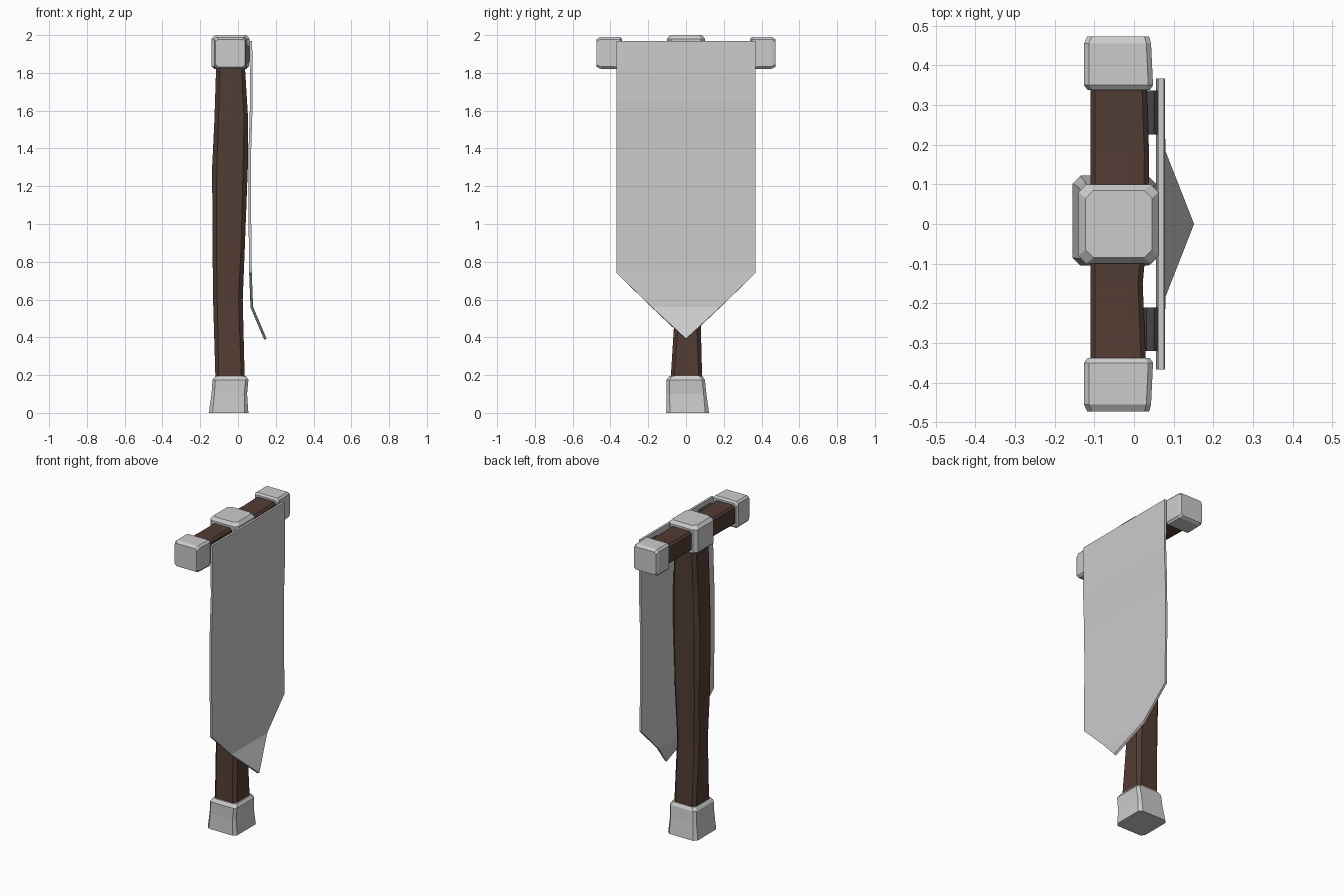
import bpy, bmesh


def paint(obj, name, color):
    mat = bpy.data.materials.get(name) or bpy.data.materials.new(name)
    mat.diffuse_color = (*color, 1)
    obj.data.materials.append(mat)


def finish(bm, name):
    bmesh.ops.recalc_face_normals(bm, faces=bm.faces)
    mesh = bpy.data.meshes.new(name)
    bm.to_mesh(mesh)
    bm.free()
    obj = bpy.data.objects.new(name, mesh)
    bpy.context.collection.objects.link(obj)
    return obj


def loft(name, sections, axis="Z"):
    """Chamfered rectangles (t, x0, x1, v0, v1, chamfer) joined along Z or Y."""
    bm = bmesh.new()
    rings = []
    for t, a, b, c, d, k in sections:
        pts = [(a + k, c), (b - k, c), (b, c + k), (b, d - k),
               (b - k, d), (a + k, d), (a, d - k), (a, c + k)]
        rings.append([bm.verts.new((u, v, t) if axis == "Z" else (u, t, v)) for u, v in pts])
    for r, s in zip(rings, rings[1:]):
        for i in range(8):
            j = (i + 1) % 8
            bm.faces.new((r[i], r[j], s[j], s[i]))
    bm.faces.new(rings[0])
    bm.faces.new(rings[-1])
    return finish(bm, name)


WOOD = (0.085, 0.045, 0.034)
IRON = (0.06, 0.06, 0.07)

# Uneven hewn post
post = loft("post", [
    (0.10, -0.12, 0.035, -0.08, 0.085, 0.018),
    (0.20, -0.12, 0.035, -0.08, 0.085, 0.018),
    (0.60, -0.132, 0.025, -0.055, 0.075, 0.022),
    (0.90, -0.135, 0.037, -0.07, 0.08, 0.02),
    (1.30, -0.137, 0.052, -0.08, 0.08, 0.025),
    (1.55, -0.125, 0.054, -0.085, 0.075, 0.022),
    (1.86, -0.115, 0.035, -0.08, 0.08, 0.018)])
paint(post, "wood", WOOD)

# Crossbar
bar = loft("crossbar", [
    (-0.40, -0.11, 0.032, 1.84, 1.97, 0.012),
    (-0.25, -0.11, 0.026, 1.845, 1.965, 0.012),
    (-0.15, -0.11, 0.022, 1.845, 1.965, 0.012),
    (0.00, -0.11, 0.036, 1.84, 1.97, 0.012),
    (0.18, -0.11, 0.038, 1.845, 1.965, 0.012),
    (0.40, -0.11, 0.03, 1.84, 1.97, 0.012)], "Y")
paint(bar, "wood", WOOD)

# Flared stone foot
loft("foot", [
    (0.00, -0.155, 0.055, -0.105, 0.122, 0.02),
    (0.10, -0.14, 0.048, -0.102, 0.108, 0.015),
    (0.175, -0.135, 0.055, -0.103, 0.1, 0.015),
    (0.195, -0.12, 0.042, -0.088, 0.088, 0.015)])

# Centre collar over the joint
loft("centre_cap", [
    (1.82, -0.125, 0.045, -0.09, 0.09, 0.02),
    (1.835, -0.14, 0.058, -0.1, 0.1, 0.02),
    (1.98, -0.14, 0.062, -0.1, 0.1, 0.02),
    (2.00, -0.122, 0.045, -0.085, 0.085, 0.02)])

# End caps and banner pegs on both sides
for side, s in (("left", -1), ("right", 1)):
    loft("end_cap_" + side, [
        (s * 0.338, -0.117, 0.04, 1.83, 1.98, 0.012),
        (s * 0.35, -0.126, 0.048, 1.82, 1.99, 0.012),
        (s * 0.455, -0.126, 0.043, 1.822, 1.99, 0.012),
        (s * 0.473, -0.118, 0.038, 1.832, 1.978, 0.012)], "Y")
    y = s * 0.273 + 0.008
    peg = loft("banner_peg_" + side, [
        (y - 0.055, 0.02, 0.062, 1.85, 1.95, 0.012),
        (y + 0.055, 0.02, 0.062, 1.85, 1.95, 0.012)], "Y")
    paint(peg, "iron", IRON)

# Hanging banner: rows of (x, z, half width), kicked forward at the tip
bm = bmesh.new()
rows = [(0.068, 1.97, 0.367), (0.071, 1.65, 0.367), (0.063, 1.4, 0.367), (0.062, 1.1, 0.367),
        (0.066, 0.74, 0.367), (0.073, 0.56, 0.182)]
loops = [[bm.verts.new((x, w * f, z)) for f in (-1, 0, 1)] for x, z, w in rows]
for r, s in zip(loops, loops[1:]):
    for i in range(2):
        bm.faces.new((r[i], r[i + 1], s[i + 1], s[i]))
tip = bm.verts.new((0.145, 0, 0.39))
for i in range(2):
    bm.faces.new((loops[-1][i], loops[-1][i + 1], tip))
banner = finish(bm, "banner")
solid = banner.modifiers.new("thickness", "SOLIDIFY")
solid.thickness = 0.014
solid.offset = 0
